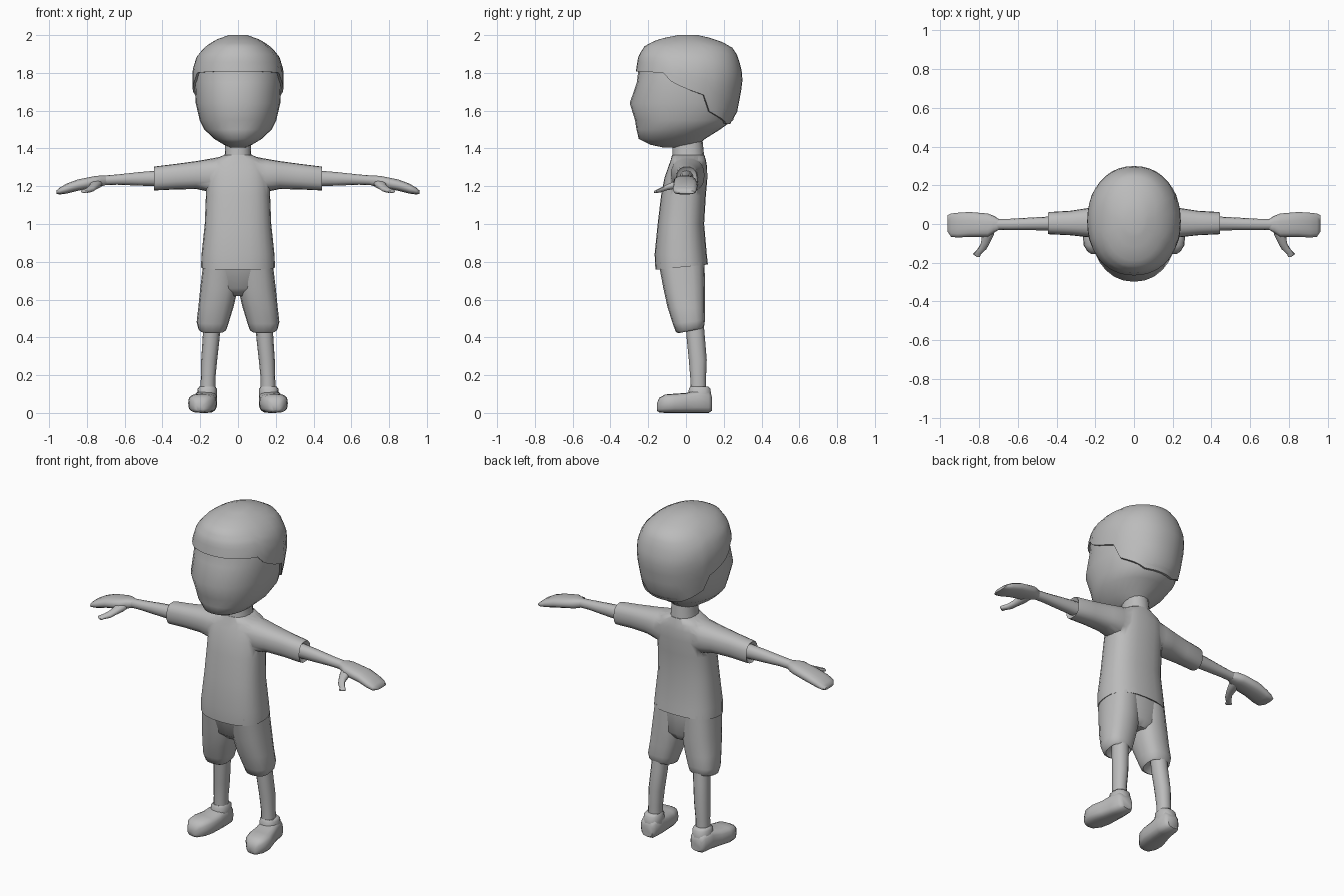
import bpy, bmesh, math

grey = bpy.data.materials.new("plain grey")
grey.diffuse_color = (0.5, 0.5, 0.5, 1)


def finish(name, bm, mirror=False, angle=50):
    """Turn a bmesh into a smooth shaded object, mirrored across x if asked."""
    bmesh.ops.recalc_face_normals(bm, faces=bm.faces)
    me = bpy.data.meshes.new(name)
    bm.to_mesh(me)
    bm.free()
    me.materials.append(grey)
    me.shade_smooth()
    me.set_sharp_from_angle(angle=math.radians(angle))
    ob = bpy.data.objects.new(name, me)
    bpy.context.collection.objects.link(ob)
    if mirror:
        ob.modifiers.new("mirror", 'MIRROR').use_mirror_merge = False
    return ob


def oval(bounds, a, n=2.0):
    """Point at angle a on a rounded box given by its limits."""
    u0, u1, v0, v1 = bounds
    c, s = math.cos(a), math.sin(a)
    p = lambda t: math.copysign(abs(t) ** (2 / n), t)
    return (u0 + u1) / 2 + (u1 - u0) / 2 * p(c), (v0 + v1) / 2 + (v1 - v0) / 2 * p(s)


def skin(bm, rows):
    """Join closed rows of points and cap both ends."""
    vs = [[bm.verts.new(p) for p in r] for r in rows]
    k = len(vs[0])
    for a, b in zip(vs, vs[1:]):
        for i in range(k):
            bm.faces.new((a[i], a[(i + 1) % k], b[(i + 1) % k], b[i]))
    bm.faces.new(vs[0])
    bm.faces.new(vs[-1])


def loft(name, axis, rings, n=2.2, seg=16, mirror=False, angle=50):
    """Rings hold position, limits on the other two axes, optional tilt by y."""
    rows = []
    for r in rings:
        row = []
        for i in range(seg):
            u, v = oval(r[1:5], 2 * math.pi * i / seg, n)
            p = [u, v]
            p.insert(axis, r[0] + (r[5] * v if len(r) > 5 else 0))
            row.append(p)
        rows.append(row)
    bm = bmesh.new()
    skin(bm, rows)
    return finish(name, bm, mirror, angle)


# head profile: height, half width, front y, back y
HEAD = [(1.405, .04, -.12, .05), (1.42, .075, -.19, .07), (1.45, .125, -.25, .10),
        (1.50, .178, -.262, .18), (1.55, .203, -.27, .25), (1.64, .224, -.298, .268),
        (1.75, .23, -.26, .288), (1.82, .228, -.252, .282), (1.89, .205, -.24, .262),
        (1.945, .155, -.205, .225), (1.98, .095, -.13, .14), (2.0, .035, -.03, .05)]
loft("head", 2, [(z, -w, w, f, b) for z, w, f, b in HEAD[:9]], n=2.15, seg=28)


def interp(table, t):
    t = min(max(t, table[0][0]), table[-1][0])
    for a, b in zip(table, table[1:]):
        if t <= b[0]:
            k = (t - a[0]) / (b[0] - a[0])
            return [x + (y - x) * k for x, y in zip(a[1:], b[1:])]


# hair cap: columns run from the crown down to a hairline set by depth
LINE = [(-.3, 1.81), (-.12, 1.80), (-.08, 1.75), (.02, 1.71), (.11, 1.68), (.135, 1.60),
        (.26, 1.53), (.31, 1.53)]
SEG, ROWS = 40, 11
rows = []
for j in range(ROWS + 2):
    grow = .012 if j <= ROWS else -.02          # last row tucks in under the rim
    row = []
    for i in range(SEG):
        a = 2 * math.pi * i / SEG
        edge = interp(LINE, oval((-.23, .23, -.27, .285), a, 2.15)[1])[0]
        z = 2.0 - (2.0 - edge) * (min(j, ROWS) / ROWS) ** 1.5
        w, f, b = interp(HEAD, z)
        x, y = oval((-w - grow, w + grow, f - grow, b + grow), a, 2.15)
        row.append((x, y, z))
    rows.append(row)
bm = bmesh.new()
skin(bm, rows)
finish("hair", bm)

# neck
loft("neck", 2, [(1.32, -.085, .085, -.08, .10), (1.37, -.07, .07, -.072, .095),
                 (1.47, -.068, .068, -.07, .085)])

# shirt body with a turned-in hem, joined with both sleeves
shirt = loft("shirt", 2, [
    (.79, -.17, .17, -.13, .09, .1), (.774, -.196, .196, -.162, .116, .1),
    (.84, -.193, .193, -.166, .11), (1.0, -.176, .176, -.15, .096),
    (1.15, -.17, .17, -.132, .105), (1.24, -.17, .17, -.115, .113),
    (1.30, -.165, .165, -.095, .112), (1.335, -.14, .14, -.082, .106),
    (1.365, -.075, .075, -.074, .098)], n=2.5, seg=24)
half = [(.425, -.03, .04, 1.21, 1.28), (.445, -.05, .058, 1.178, 1.303),
        (.435, -.053, .062, 1.178, 1.305), (.33, -.058, .068, 1.183, 1.318),
        (.22, -.07, .085, 1.185, 1.333), (.15, -.08, .098, 1.17, 1.345),
        (.07, -.08, .095, 1.17, 1.36)]
sleeves = loft("sleeves", 0, half + [(-r[0],) + r[1:] for r in half[::-1]], n=2.4, seg=20)
join = shirt.modifiers.new("join", 'BOOLEAN')
join.operation, join.object, join.solver = 'UNION', sleeves, 'EXACT'
dg = bpy.context.evaluated_depsgraph_get()
bm = bmesh.new()
bm.from_mesh(bpy.data.meshes.new_from_object(shirt.evaluated_get(dg)))
for ob in (shirt, sleeves):
    bpy.data.objects.remove(ob)
finish("shirt", bm, angle=60)

# forearms
loft("forearm", 0, [(.41, -.034, .04, 1.2, 1.284), (.52, -.032, .034, 1.203, 1.275),
                    (.64, -.031, .027, 1.208, 1.262), (.73, -.03, .025, 1.205, 1.255)],
     seg=12, mirror=True)
# mitten hands
loft("hand", 0, [(.695, -.028, .024, 1.207, 1.255), (.725, -.046, .043, 1.198, 1.257),
                 (.755, -.066, .054, 1.193, 1.255), (.85, -.066, .062, 1.175, 1.236),
                 (.91, -.07, .058, 1.16, 1.213), (.945, -.066, .054, 1.156, 1.192),
                 (.962, -.04, .045, 1.16, 1.177)], n=2.6, seg=14, mirror=True)
# thumbs
loft("thumb", 1, [(-.02, .715, .775, 1.195, 1.245), (-.06, .725, .785, 1.185, 1.228),
                  (-.10, .745, .79, 1.178, 1.21), (-.13, .762, .808, 1.168, 1.195),
                  (-.155, .79, .832, 1.163, 1.183), (-.17, .795, .812, 1.165, 1.175)],
     seg=10, mirror=True)

# shorts: seat and two wide legs with turned-in hems
loft("shorts_seat", 2, [(.62, -.06, .06, -.07, .07), (.66, -.15, .15, -.115, .097),
                        (.80, -.182, .182, -.148, .098)], n=2.5, seg=20)
loft("shorts_leg", 2, [(.80, .0, .183, -.146, .098), (.66, .0, .2, -.12, .101),
                       (.56, .024, .21, -.098, .101), (.48, .048, .219, -.07, .101, .12),
                       (.44, .06, .21, -.054, .096, .2), (.43, .07, .198, -.04, .088, .2),
                       (.46, .09, .185, -.02, .08, .2)], n=2.5, mirror=True)
# legs
loft("leg", 2, [(.52, .09, .18, -.005, .09), (.40, .097, .187, .003, .1),
                (.28, .11, .195, .015, .11), (.18, .12, .197, .023, .106),
                (.10, .12, .2, .022, .108)], seg=12, mirror=True)
# shoes: foot from heel to toe, then the ankle collar
loft("shoe", 1, [(.138, .13, .2, .012, .085), (.12, .115, .218, 0, .115),
                 (.06, .11, .228, 0, .122), (.0, .112, .245, 0, .106),
                 (-.06, .114, .264, 0, .102), (-.11, .128, .26, 0, .098),
                 (-.142, .155, .24, .003, .08), (-.154, .18, .222, .012, .05)],
     n=3, mirror=True)
loft("shoe_collar", 2, [(.03, .115, .215, .01, .136), (.09, .112, .218, .01, .136),
                        (.128, .112, .214, .014, .13), (.14, .12, .204, .022, .118)],
     n=2.4, seg=14, mirror=True)
